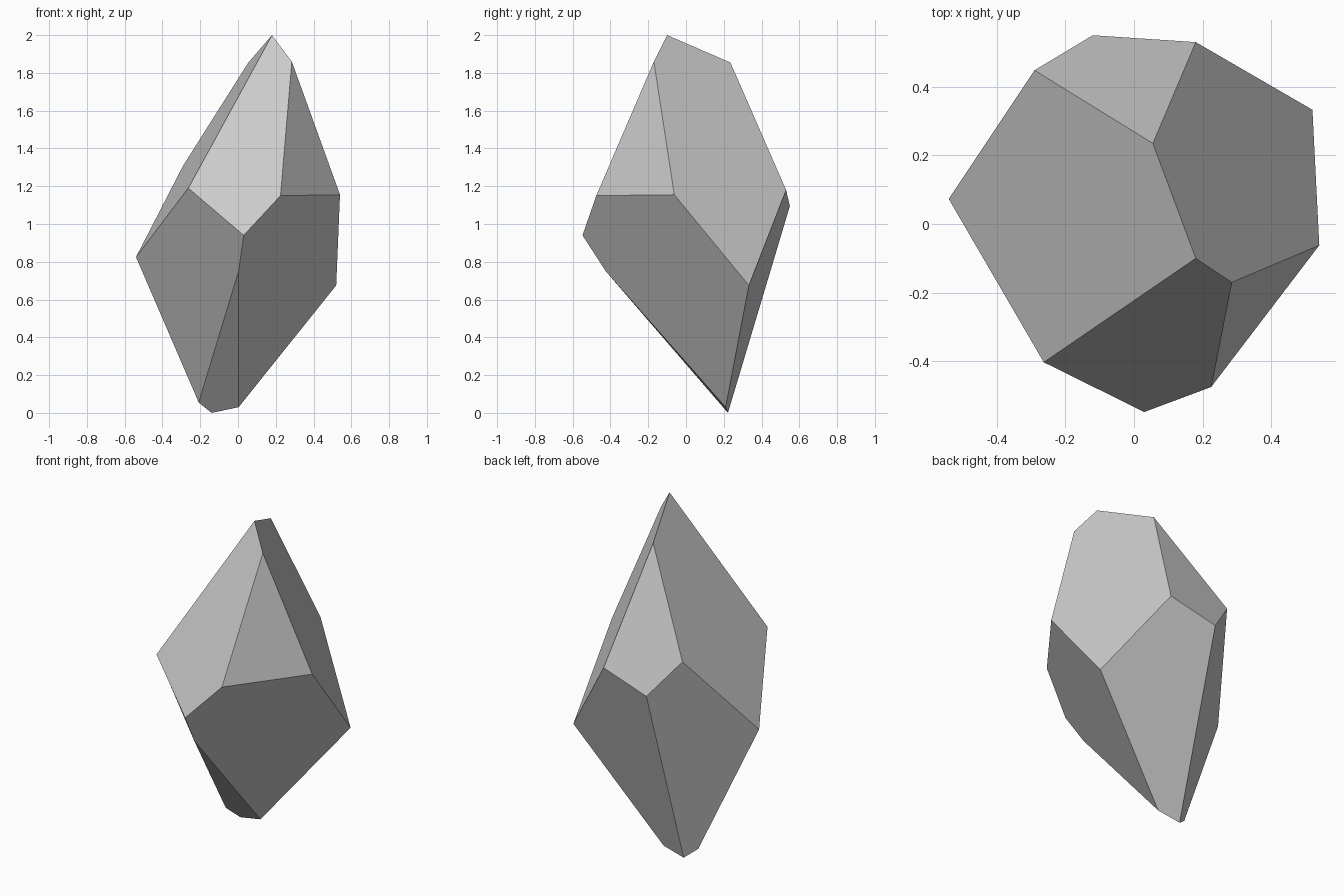
import bpy
import bmesh

if "Cube" in bpy.data.objects:
    bpy.data.objects.remove(bpy.data.objects["Cube"])

# Corner points of the faceted stone, from tip to base
corners = {
    "A": (0.18, -0.10, 2.00), "B": (0.285, -0.17, 1.86), "C": (0.055, 0.235, 1.855),
    "D": (0.18, 0.53, 1.18), "E": (0.52, 0.333, 0.675), "F": (0.54, -0.062, 1.155),
    "G": (0.225, -0.475, 1.15), "H": (0.03, -0.548, 0.94), "I": (-0.263, -0.403, 1.19),
    "J": (-0.54, 0.073, 0.825), "K": (-0.29, 0.448, 1.31), "L": (-0.12, 0.55, 1.095),
    "M": (0.003, 0.21, 0.03), "N": (-0.14, 0.222, 0.0), "O": (-0.208, 0.18, 0.055),
    "P": (0.003, -0.425, 0.75),
}
# Cut facets: upper ones, then lower ones
facets = ["CDLK", "ACKJI", "ACDEFB", "ABGHI", "BFG",
          "JKLNO", "LDEMN", "IHPOJ", "HGFEMP", "PMNO"]

bm = bmesh.new()
verts = {name: bm.verts.new(co) for name, co in corners.items()}
for facet in facets:
    bm.faces.new([verts[c] for c in facet])
bmesh.ops.recalc_face_normals(bm, faces=bm.faces[:])

# Flat shaded stone
mesh = bpy.data.meshes.new("crystal_rock")
bm.to_mesh(mesh)
bm.free()
rock = bpy.data.objects.new("crystal_rock", mesh)
bpy.context.collection.objects.link(rock)
